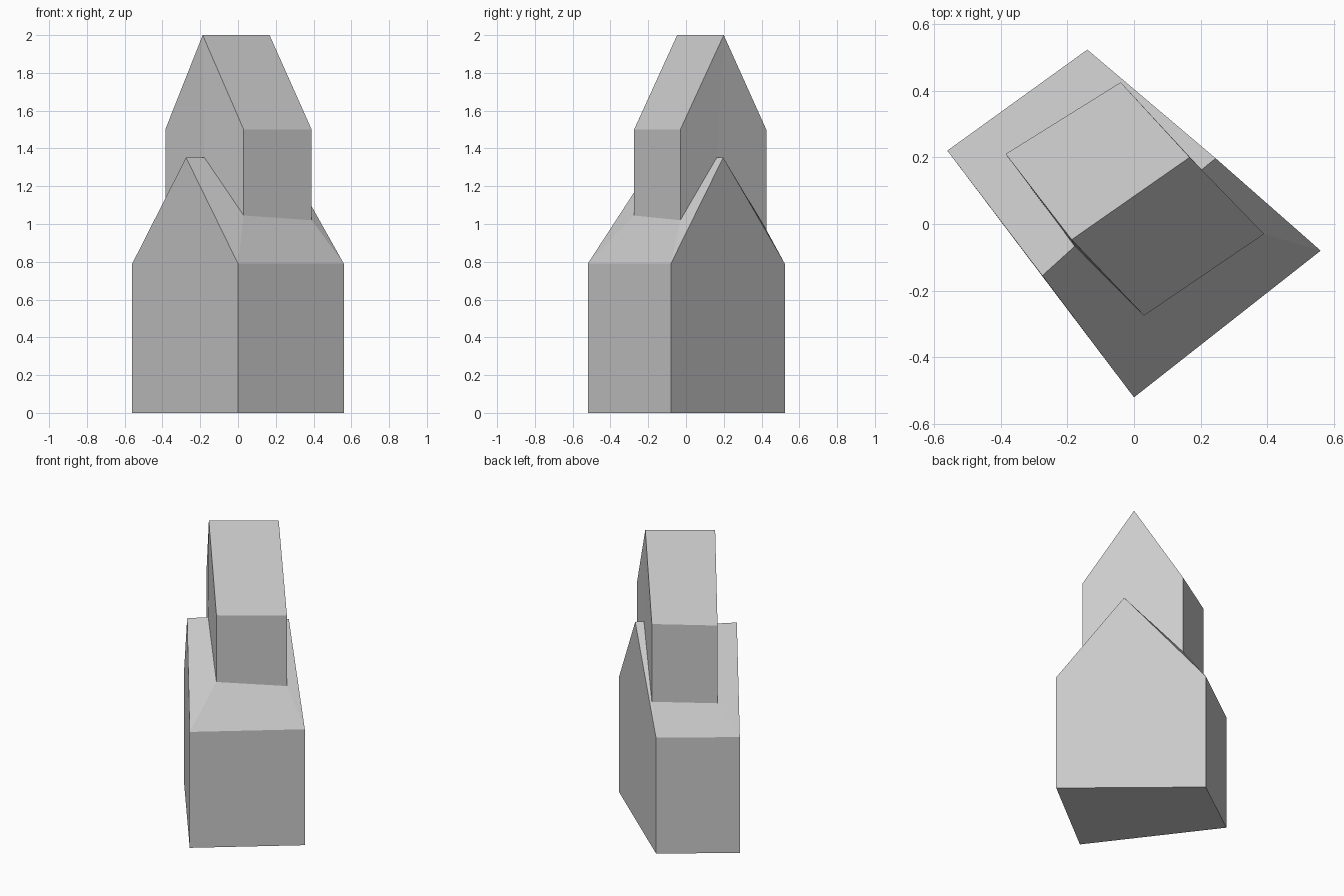
import bpy, bmesh

if "Cube" in bpy.data.objects:
    bpy.data.objects.remove(bpy.data.objects["Cube"])


def ring(plan, heights):
    """Lift a six-point plan (eave, gable, eave, eave, gable, eave) to its heights."""
    return [(x, y, z) for (x, y), z in zip(plan, heights)]


def bridge(bm, low, high):
    n = len(low)
    for i in range(n):
        j = (i + 1) % n
        bm.faces.new((low[i], low[j], high[j], high[i]))


def finish(name, bm):
    bmesh.ops.recalc_face_normals(bm, faces=bm.faces)
    mesh = bpy.data.meshes.new(name)
    bm.to_mesh(mesh)
    bm.free()
    obj = bpy.data.objects.new(name, mesh)
    bpy.context.collection.objects.link(obj)
    return obj


EAVE, RIDGE = 0.79, 1.352
TOP_EAVE, TOP_RIDGE = 1.5, 2.0

hall_plan = [(-0.56, 0.22), (-0.275, -0.155), (0, -0.52),
             (0.56, -0.08), (0.245, 0.197), (-0.14, 0.523)]
hall_ring = ring(hall_plan, [EAVE, RIDGE, EAVE, EAVE, RIDGE, EAVE])

# Where the tower walls meet the hall roof
seam_plan = [(-0.385, 0.21), (-0.178, -0.067), (0.03, -0.275),
             (0.39, -0.03), (0.203, 0.163), (-0.04, 0.425)]
seam_ring = ring(seam_plan, [0.97, RIDGE, 1.045, 1.02, RIDGE, 0.97])

# Same corners at the tower eaves, with the upper ridge ends
top_plan = list(seam_plan)
top_plan[1], top_plan[4] = (-0.187, -0.047), (0.167, 0.2)
top_ring = ring(top_plan, [TOP_EAVE, TOP_RIDGE, TOP_EAVE] * 2)
top_ring[3:] = ring(top_plan[3:], [TOP_EAVE, TOP_RIDGE, TOP_EAVE])

# Lower hall: floor, side walls, gable walls, and roof up to the tower seam
bm = bmesh.new()
floor = [bm.verts.new((*hall_plan[i], 0)) for i in (0, 2, 3, 5)]
outer = [bm.verts.new(p) for p in hall_ring]
inner = [bm.verts.new(p) for p in seam_ring]
a, b, c, d = floor
bm.faces.new(floor)
bm.faces.new((a, b, outer[2], outer[1], outer[0]))
bm.faces.new((b, c, outer[3], outer[2]))
bm.faces.new((c, d, outer[5], outer[4], outer[3]))
bm.faces.new((d, a, outer[0], outer[5]))
bridge(bm, outer, inner)
finish("lower_hall", bm)

# Upper tower: walls rising from the seam, closed by two roof slopes
bm = bmesh.new()
low = [bm.verts.new(p) for p in seam_ring]
high = [bm.verts.new(p) for p in top_ring]
bridge(bm, low, high)
bm.faces.new((high[1], high[2], high[3], high[4]))
bm.faces.new((high[4], high[5], high[0], high[1]))
finish("upper_tower", bm)
